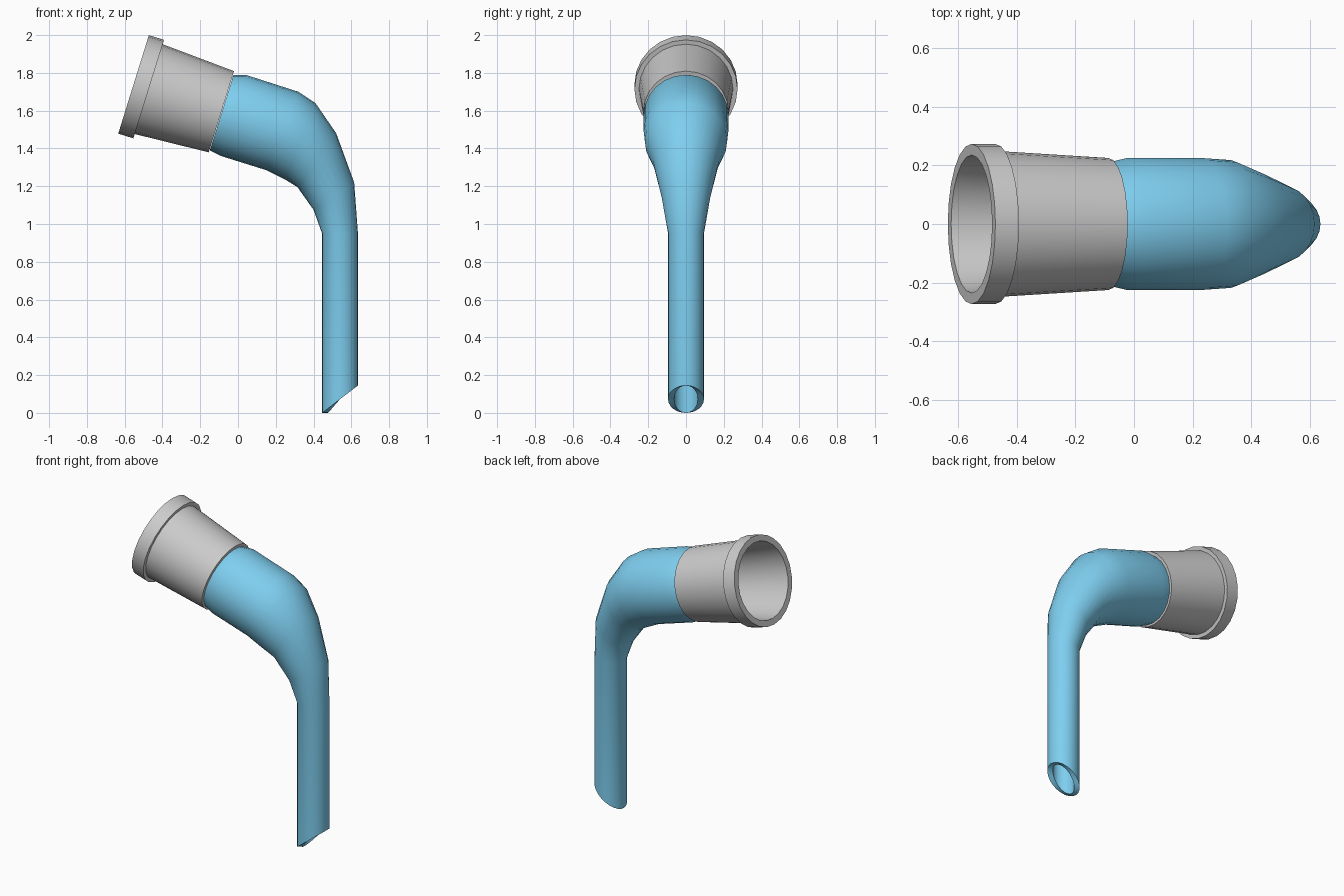
import bpy, bmesh, math
from mathutils import Vector

if "Cube" in bpy.data.objects:
    bpy.data.objects.remove(bpy.data.objects["Cube"])

SIDES = 24
WALL = 0.032


def loft(name, rings, color=None):
    """Closed tube wall: rings of (centre, half vector, y radius), last joins first."""
    bm = bmesh.new()
    loops = []
    for c, h, r in rings:
        loop = []
        for i in range(SIDES):
            a = 2 * math.pi * i / SIDES
            loop.append(bm.verts.new(c + h * math.cos(a) + Vector((0, r * math.sin(a), 0))))
        loops.append(loop)
    for k, lo in enumerate(loops):
        nx = loops[(k + 1) % len(loops)]
        for i in range(SIDES):
            j = (i + 1) % SIDES
            bm.faces.new((lo[i], lo[j], nx[j], nx[i]))
    bmesh.ops.recalc_face_normals(bm, faces=bm.faces)
    me = bpy.data.meshes.new(name)
    bm.to_mesh(me)
    bm.free()
    ob = bpy.data.objects.new(name, me)
    bpy.context.collection.objects.link(ob)
    if color:
        mat = bpy.data.materials.new(name + "_material")
        mat.diffuse_color = color
        mat.use_nodes = True
        mat.node_tree.nodes["Principled BSDF"].inputs["Base Color"].default_value = mat.diffuse_color
        me.materials.append(mat)
    bpy.ops.object.select_all(action='DESELECT')
    ob.select_set(True)
    bpy.context.view_layer.objects.active = ob
    bpy.ops.object.shade_smooth_by_angle(angle=math.radians(35))
    return ob


# Connector: flanged, tapered sleeve along a tilted axis
axis = Vector((0.955, 0, -0.297)).normalized()
up = Vector((0.297, 0, 0.955)).normalized()
start = Vector((-0.553, 0, 1.739))
profile = [(0, 0.273), (0.084, 0.273), (0.084, 0.249), (0.487, 0.225),
           (0.487, 0.197), (0, 0.235)]
loft("connector", [(start + axis * s, up * r, r) for s, r in profile])

# Bent tube: outer-bend and inner-bend points of each cross-section (x, z)
sections = [((-0.024, 1.79), (-0.149, 1.39)), ((0.04, 1.79), (-0.09, 1.36)),
            ((0.32, 1.70), (0.15, 1.285)), ((0.41, 1.64), (0.25, 1.235)),
            ((0.52, 1.48), (0.315, 1.195)), ((0.615, 1.22), (0.40, 1.075)),
            ((0.635, 0.95), (0.445, 0.95))]
outer, inner = [], []
for (ox, oz), (ix, iz) in sections:
    o, i = Vector((ox, 0, oz)), Vector((ix, 0, iz))
    c, h = (o + i) / 2, (o - i) / 2
    r = h.length
    outer.append((c, h, r))
    inner.append((c, h * (r - WALL) / r, r - WALL))
# Slanted outlet
tip = Vector((0.54, 0, 0.0725))
outer.append((tip, Vector((0.095, 0, 0.0725)), 0.095))
inner.append((tip, Vector((0.095 - WALL, 0, 0.0725)), 0.095 - WALL))
loft("bent_tube", outer + inner[::-1], (0.21, 0.62, 0.87, 1))
